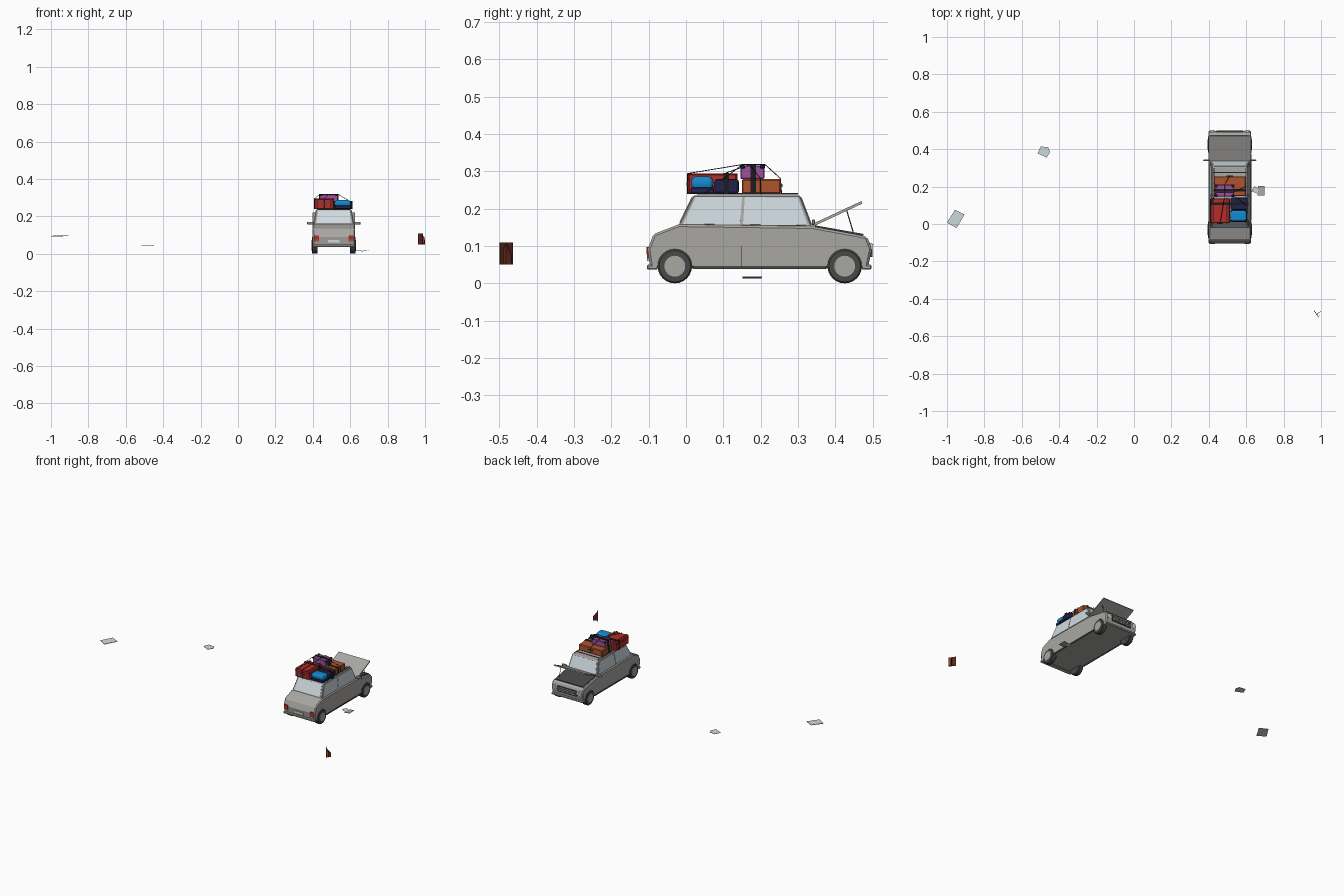
import bpy, bmesh, math
from mathutils import Vector

CX = 0.512  # car centre line


def mat(name, r, g, b):
    m = bpy.data.materials.new(name)
    m.diffuse_color = (r, g, b, 1)
    return m


BODY = mat("warm grey paint", 0.40, 0.39, 0.37)
GLASS = mat("pale blue glass", 0.62, 0.70, 0.74)
DARK = mat("dark rubber grey", 0.065, 0.065, 0.065)
BLACK = mat("black strap", 0.012, 0.012, 0.014)
RED = mat("red leather", 0.46, 0.025, 0.022)
TAN = mat("orange brown leather", 0.42, 0.085, 0.025)
PURPLE = mat("purple case", 0.34, 0.085, 0.32)
BLUE = mat("bright blue cloth", 0.006, 0.26, 0.62)
NAVY = mat("navy cloth", 0.015, 0.015, 0.07)
COVER = mat("dark brown cover", 0.11, 0.02, 0.016)


def finish(name, bm, m, bevel=0, seg=1):
    bmesh.ops.recalc_face_normals(bm, faces=bm.faces)
    me = bpy.data.meshes.new(name)
    bm.to_mesh(me)
    bm.free()
    me.materials.append(m)
    ob = bpy.data.objects.new(name, me)
    bpy.context.collection.objects.link(ob)
    if bevel:
        b = ob.modifiers.new("edge bevel", 'BEVEL')
        b.width, b.segments, b.limit_method = bevel, seg, 'ANGLE'
    return ob


def loft(name, low, high, m, bevel=0, seg=1):
    """Solid between two matching outlines."""
    bm = bmesh.new()
    a = [bm.verts.new(p) for p in low]
    b = [bm.verts.new(p) for p in high]
    n = len(a)
    bm.faces.new(a[::-1])
    bm.faces.new(b)
    for i in range(n):
        j = (i + 1) % n
        bm.faces.new((a[i], a[j], b[j], b[i]))
    return finish(name, bm, m, bevel, seg)


def slab(name, pts, t, m, bevel=0):
    """Flat outline thickened along its normal."""
    p = [Vector(q) for q in pts]
    n = (p[1] - p[0]).cross(p[2] - p[0]).normalized() * t
    return loft(name, [q - n / 2 for q in p], [q + n / 2 for q in p], m, bevel)


def box(name, x0, x1, y0, y1, z0, z1, m, bevel=0, seg=1):
    r = [(x0, y0), (x1, y0), (x1, y1), (x0, y1)]
    return loft(name, [(x, y, z0) for x, y in r], [(x, y, z1) for x, y in r], m, bevel, seg)


def rod(name, a, b, r, m, sides=6, bevel=0):
    a, b = Vector(a), Vector(b)
    bm = bmesh.new()
    bmesh.ops.create_cone(bm, cap_ends=True, segments=sides, radius1=r, radius2=r, depth=(b - a).length)
    bm.transform((b - a).to_track_quat('Z', 'Y').to_matrix().to_4x4())
    bmesh.ops.translate(bm, verts=bm.verts, vec=(a + b) / 2)
    return finish(name, bm, m, bevel)


def pane(name, quad, u0, u1, v0, v1, m=GLASS):
    """Thin plate covering part of a four-cornered face."""
    a, b, c, d = [Vector(q) for q in quad]
    at = lambda u, v: a.lerp(b, u).lerp(d.lerp(c, u), v)
    slab(name, [at(u0, v0), at(u1, v0), at(u1, v1), at(u0, v1)], 0.004, m)


# lower body from its side profile
side = [(-.095, .04), (-.103, .09), (-.087, .132), (-.02, .158), (.338, .153),
        (.453, .132), (.485, .125), (.498, .092), (.487, .04)]
H = 0.113
loft("car_body", [(CX - H, y, z) for y, z in side], [(CX + H, y, z) for y, z in side], BODY, 0.006)

# tapered cabin, with window panes on every side
B, T = 0.107, 0.094
low = [(CX - B, -.02, .155), (CX + B, -.02, .155), (CX + B, .338, .151), (CX - B, .338, .151)]
top = [(CX - T, .02, .236), (CX + T, .02, .236), (CX + T, .306, .235), (CX - T, .306, .235)]
loft("cabin", low, top, BODY, 0.003)
faces = [[low[i], low[(i + 1) % 4], top[(i + 1) % 4], top[i]] for i in range(4)]
pane("rear_window", faces[0], .06, .94, .1, .93)
pane("windscreen", faces[2], .05, .95, .06, .94)
for f, split in ((1, .47), (3, .53)):
    pane("side_window_back", faces[f], .03, split - .012, .05, .94)
    pane("side_window_front", faces[f], split + .012, .97, .05, .94)

# engine bay and raised bonnet
slab("engine_bay", [(CX - .1, .345, .153), (CX + .1, .345, .153), (CX + .1, .475, .130),
                    (CX - .1, .475, .130)], 0.005, DARK)
slab("bonnet", [(CX - .113, .338, .155), (CX + .113, .338, .155), (CX + .113, .471, .217),
                (CX - .113, .471, .217)], 0.007, BODY)
rod("bonnet_prop", (CX + .09, .45, .13), (CX + .09, .43, .197), .0015, DARK)

# wheels, mirrors, lights, door seams and sills on both sides
for s in (-1, 1):
    for y in (-.03, .425):
        rod("tyre", (CX + s * .086, y, .046), (CX + s * .117, y, .046), .046, DARK, 24, .004)
        rod("hub_cap", (CX + s * .11, y, .046), (CX + s * .119, y, .046), .028, BODY, 24)
    m = CX + s * .125
    box("wing_mirror", m - .017, m + .017, .337, .345, .156, .171, BODY, .002)
    x = CX + s * .113
    box("door_seam", x - .001, x + .001, .147, .149, .045, .10, BLACK)
    box("sill", x - .002, x + .002, .02, .375, .038, .046, DARK)
    x = CX + s * .093
    box("tail_light", x - .013, x + .013, -.106, -.096, .077, .097, RED)
    box("reverse_light", x - .013, x + .013, -.105, -.095, .066, .077, TAN)
    rod("headlight", (x, .485, .095), (x, .499, .092), .014, GLASS, 16)
box("rear_bumper", CX - .113, CX + .113, -.105, -.075, .037, .050, BODY, .003)
box("front_bumper", CX - .113, CX + .113, .47, .497, .037, .050, BODY, .003)
box("rear_plate", CX - .03, CX + .03, -.104, -.095, .06, .074, GLASS)
box("grille", CX - .07, CX + .07, .485, .499, .07, .105, DARK)
for i in range(3):
    box("grille_bar", CX - .06, CX + .06, .49, .5, .077 + i * .01, .080 + i * .01, BODY)

# roof rack
for s in (-1, 1):
    rod("rack_rail", (CX + s * .085, .03, .24), (CX + s * .085, .30, .24), .0025, DARK)
for i in range(5):
    y = .035 + i * .06
    rod("rack_bar", (CX - .09, y, .24), (CX + .09, y, .24), .0022, DARK)

# luggage
box("red_suitcase", .408, .512, .006, .136, .24, .293, RED, .003)
box("navy_bag", .516, .608, .076, .142, .24, .279, NAVY, .008, 2)
box("blue_bag", .516, .602, .014, .073, .252, .286, BLUE, .013, 3)
box("bedroll", .516, .604, .012, .075, .24, .257, NAVY, .005, 2)
box("brown_trunk", .428, .597, .150, .254, .24, .279, TAN, .003)
box("purple_case", .436, .534, .146, .210, .279, .316, PURPLE, .003)
box("trunk_handle", .495, .53, .252, .259, .258, .266, DARK)
box("red_case_handle", .445, .475, .001, .007, .262, .270, DARK)
for x in (.425, .495):
    box("red_case_lid_strap", x - .004, x + .004, .004, .138, .24, .2945, COVER)
box("red_case_seam", .407, .513, .005, .137, .278, .280, COVER)
for x in (.441, .529):
    for y in (.151, .205):
        box("purple_case_corner", x - .007, x + .007, y - .007, y + .007, .308, .3175, NAVY, .002)

# straps around the cases, and ropes
for x0, x1, y, z in ((.406, .514, .108, .295), (.514, .611, .108, .281),
                     (.426, .599, .18, .281), (.434, .536, .18, .3185)):
    box("strap", x0, x1, y - .007, y + .007, .238, z, BLACK)
for pts in ([(.46, .004, .24), (.46, .004, .294), (.485, .15, .318), (.485, .212, .318),
             (.51, .253, .281), (.51, .256, .24)],
            [(.411, .108, .296), (.437, .17, .318), (.535, .17, .318), (.597, .2, .28), (.6, .2, .24)],
            [(.535, .15, .317), (.6, .1, .28), (.608, .05, .24)]):
    for a, b in zip(pts, pts[1:]):
        rod("rope", a, b, .0012, BLACK, 5)

# loose sheets lying around the car
slab("large_sheet", [(-1.0, .008, .094), (-.949, -.022, .094), (-.906, .05, .097), (-.957, .076, .097)], .003, GLASS)
slab("small_sheet", [(-.515, .378, .045), (-.467, .355, .045), (-.449, .385, .045), (-.458, .41, .045),
                     (-.499, .415, .045)], .002, GLASS)
slab("folded_sheet_left", [(.627, .175, .017), (.662, .162, .014), (.668, .187, .014), (.645, .203, .017)], .002, GLASS)
slab("folded_sheet_right", [(.66, .152, .014), (.698, .152, .018), (.698, .202, .018), (.663, .202, .014)], .002, BODY)

# open book standing in the air
slab("book_cover", [(.963, -.464, .05), (.988, -.499, .05), (.988, -.499, .109), (.963, -.464, .109)], .003, COVER)
slab("book_back_cover", [(.977, -.482, .05), (.999, -.467, .05), (.999, -.467, .075), (.977, -.482, .108)], .002, COVER)
slab("book_page", [(.978, -.483, .052), (.996, -.49, .054), (.996, -.49, .09), (.978, -.483, .104)], .001, TAN)
